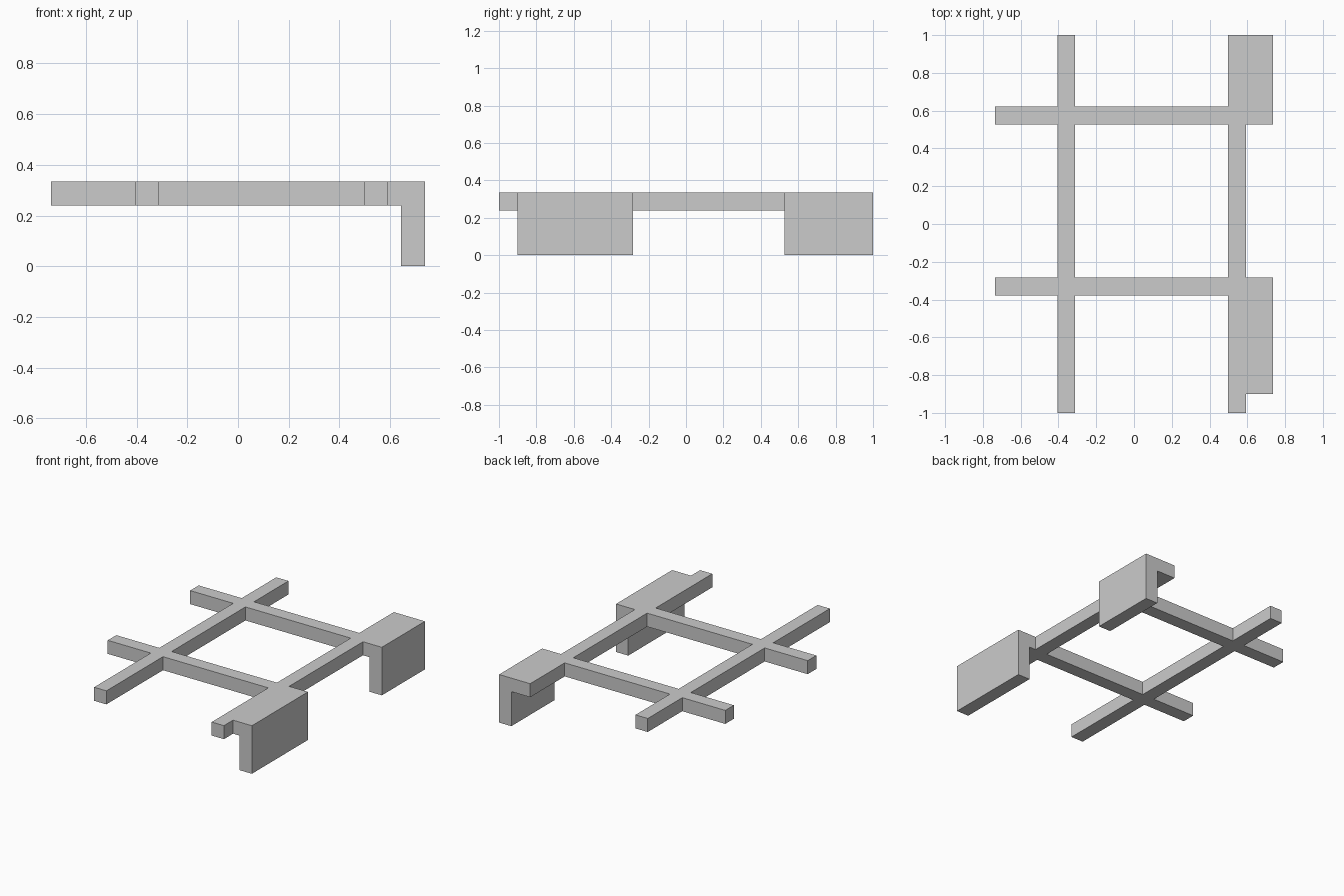
import bpy
import bmesh
from math import radians

old = bpy.data.objects.get("Cube")
if old:
    bpy.data.objects.remove(old, do_unlink=True)

grey = bpy.data.materials.new("plain_grey")
grey.use_nodes = True
colour = (0.6, 0.6, 0.6, 1)
grey.diffuse_color = colour
grey.node_tree.nodes["Principled BSDF"].inputs["Base Color"].default_value = colour

TOP, UNDER, BAR = 0.334, 0.24, 0.094
SIDE = 0.737

# Parts as x, y and z ranges
bars = (UNDER, TOP)
parts = []
for x in (-0.406, 0.498):                      # long bars
    parts.append(((x, x + BAR), (-1, 1), bars))
for y in (-0.378, 0.527):                      # cross bars
    parts.append(((-SIDE, SIDE), (y, y + BAR), bars))
for y0, y1 in ((-0.9, -0.378 + BAR), (0.527, 1)):
    parts.append(((0.498, SIDE), (y0, y1), bars))           # bracket top
    parts.append(((SIDE - BAR, SIDE), (y0, y1), (0, TOP)))  # bracket leg


def inside(point):
    return any(all(lo < c < hi for c, (lo, hi) in zip(point, part))
               for part in parts)


# Fuse the parts: keep only the cell walls between solid and empty space
cuts = [sorted({v for part in parts for v in part[axis]}) for axis in range(3)]
bm = bmesh.new()


def wall(axis, level, u, v, flip):
    corners = []
    for a, b in ((0, 0), (1, 0), (1, 1), (0, 1)):
        co = [0, 0, 0]
        co[axis] = level
        co[(axis + 1) % 3] = u[a]
        co[(axis + 2) % 3] = v[b]
        corners.append(bm.verts.new(co))
    bm.faces.new(corners[::-1] if flip else corners)


for axis in range(3):
    ua, va = (axis + 1) % 3, (axis + 2) % 3
    for level in cuts[axis]:
        for u in zip(cuts[ua], cuts[ua][1:]):
            for v in zip(cuts[va], cuts[va][1:]):
                probe = [0, 0, 0]
                probe[ua], probe[va] = sum(u) / 2, sum(v) / 2
                probe[axis] = level - 0.001
                below = inside(probe)
                probe[axis] = level + 0.001
                if below != inside(probe):
                    wall(axis, level, u, v, not below)

# Merge the walls into clean flat faces
bmesh.ops.remove_doubles(bm, verts=bm.verts, dist=0.0001)
bmesh.ops.dissolve_limit(bm, angle_limit=radians(1), verts=bm.verts, edges=bm.edges)

mesh = bpy.data.meshes.new("bracket_frame")
bm.to_mesh(mesh)
bm.free()
mesh.materials.append(grey)
frame = bpy.data.objects.new("bracket_frame", mesh)
bpy.context.collection.objects.link(frame)
